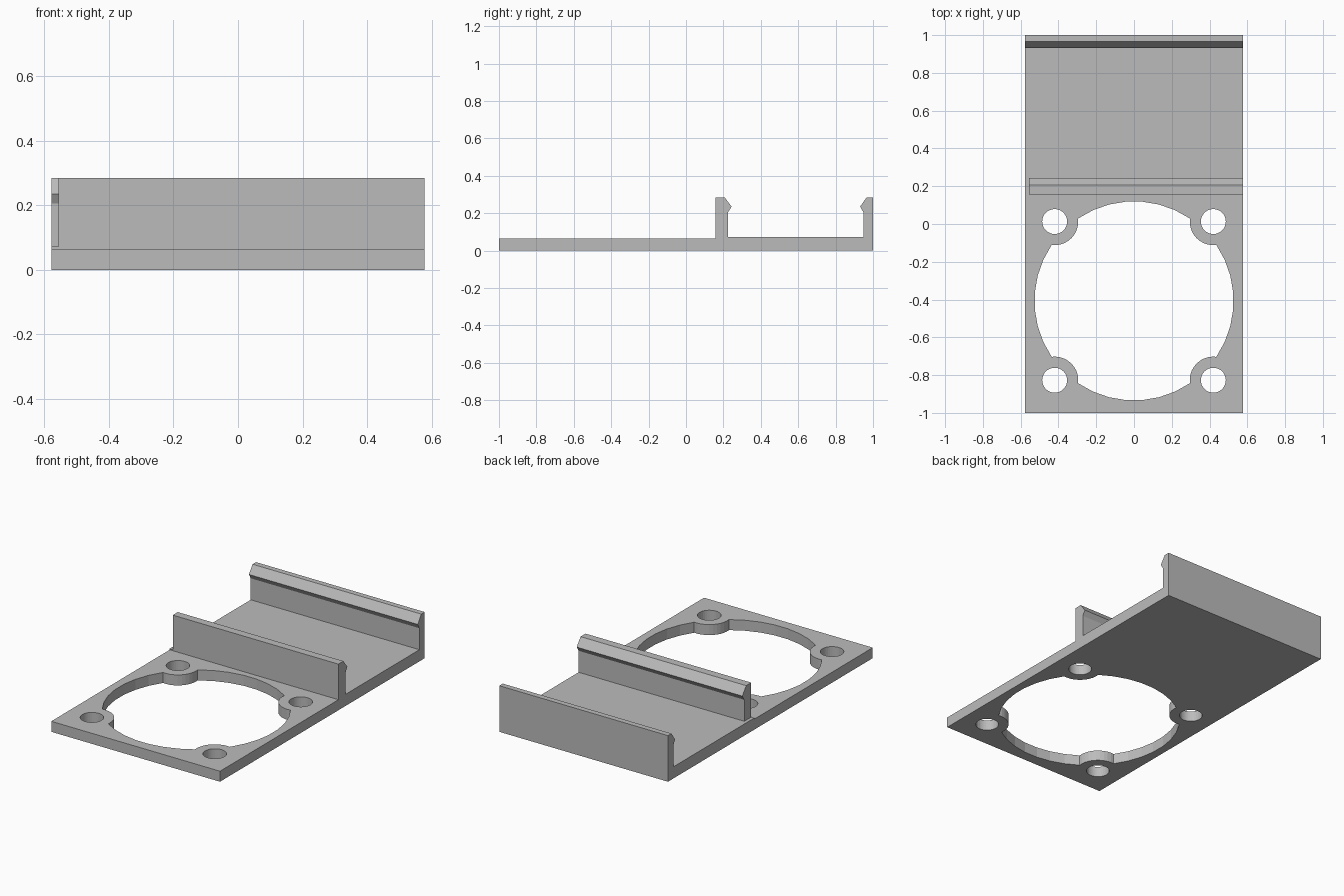
import bpy, bmesh
from math import radians, pi, cos, sin, acos, atan2, hypot

if "Cube" in bpy.data.objects:
    bpy.data.objects.remove(bpy.data.objects["Cube"])

W = 0.577             # half width
PLATE, FLOOR, TOP = 0.065, 0.072, 0.285
FAN_Y, FAN_R = -0.407, 0.527
SCREW, SCREW_R, BOSS_R = 0.42, 0.066, 0.125

grey = bpy.data.materials.new("plain grey")
grey.diffuse_color = (0.5, 0.5, 0.5, 1)
grey.use_nodes = True
grey.node_tree.nodes["Principled BSDF"].inputs["Base Color"].default_value = grey.diffuse_color


def finish(bm, name):
    bmesh.ops.recalc_face_normals(bm, faces=bm.faces)
    mesh = bpy.data.meshes.new(name)
    bm.to_mesh(mesh)
    bm.free()
    mesh.materials.append(grey)
    obj = bpy.data.objects.new(name, mesh)
    bpy.context.collection.objects.link(obj)
    return obj


def extrude_x(name, profile, x0, x1):
    """Extrude a (y, z) profile between two x positions."""
    bm = bmesh.new()
    face = bm.faces.new([bm.verts.new((x0, y, z)) for y, z in profile])
    out = bmesh.ops.extrude_face_region(bm, geom=[face])
    verts = [v for v in out["geom"] if isinstance(v, bmesh.types.BMVert)]
    bmesh.ops.translate(bm, verts=verts, vec=(x1 - x0, 0, 0))
    return finish(bm, name)


def arc(cx, cy, r, a0, a1, n):
    return [(cx + r * cos(a0 + (a1 - a0) * i / n),
             cy + r * sin(a0 + (a1 - a0) * i / n)) for i in range(n)]


# Fan opening outline: big circle interrupted by four round screw bosses
d = hypot(SCREW, SCREW)
a = acos((d * d + BOSS_R ** 2 - FAN_R ** 2) / (2 * d * BOSS_R))
b = acos((d * d + FAN_R ** 2 - BOSS_R ** 2) / (2 * d * FAN_R))
opening, loops = [], []
for k in range(4):
    t = pi / 4 + k * pi / 2
    cx, cy = d * cos(t), FAN_Y + d * sin(t)
    opening += arc(cx, cy, BOSS_R, t + pi + a, t + pi - a, 10)
    opening += arc(0, FAN_Y, FAN_R, t + b, t + pi / 2 - b, 7)
    loops.append(arc(cx, cy, SCREW_R, 0, 2 * pi, 32))
loops.append(opening)
loops.append([(-W, -1), (W, -1), (W, 0.157), (-W, 0.157)])

# Fan plate: fill between outlines, then thicken
bm = bmesh.new()
for loop in loops:
    vs = [bm.verts.new((x, y, 0)) for x, y in loop]
    for i, v in enumerate(vs):
        bm.edges.new((v, vs[i - 1]))
bmesh.ops.triangle_fill(bm, edges=bm.edges[:], use_beauty=True, use_dissolve=False)
out = bmesh.ops.extrude_face_region(bm, geom=bm.faces[:], use_keep_orig=True)
bmesh.ops.translate(bm, vec=(0, 0, PLATE),
                    verts=[v for v in out["geom"] if isinstance(v, bmesh.types.BMVert)])
finish(bm, "fan_plate")

# Channel floor with the rear clip wall
extrude_x("channel_and_rear_clip", [
    (0.157, 0), (1, 0), (1, TOP), (0.966, TOP), (0.931, 0.235),
    (0.948, 0.205), (0.948, FLOOR), (0.157, FLOOR)], -W, W)

# Front clip wall, slightly shorter at the left end
extrude_x("front_clip", [
    (0.157, FLOOR), (0.225, FLOOR), (0.225, 0.205), (0.244, 0.235),
    (0.206, TOP), (0.157, TOP)], -0.556, W)
